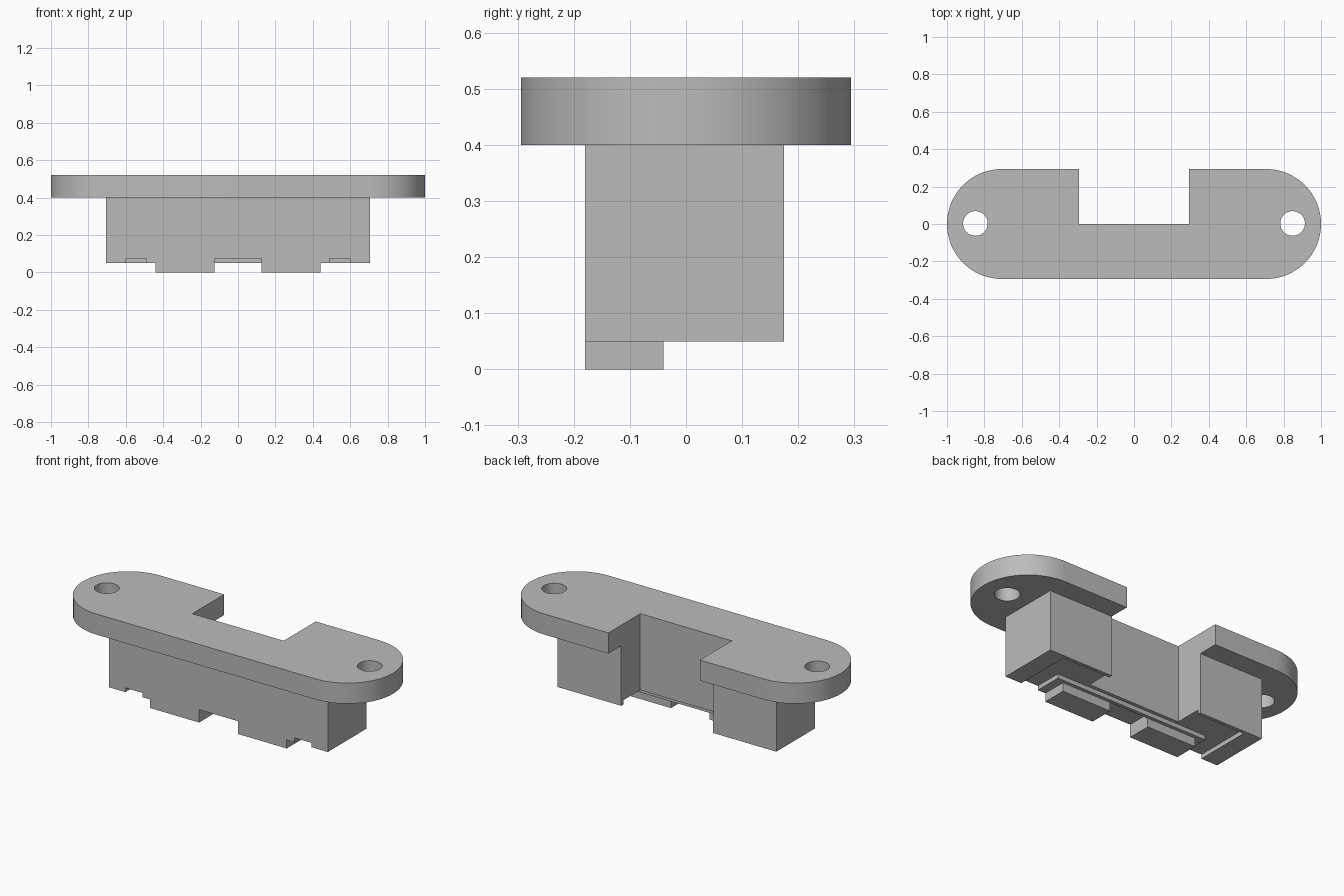
import bpy
import bmesh
import math

old = bpy.data.objects.get("Cube")
if old:
    bpy.data.objects.remove(old, do_unlink=True)

grey = bpy.data.materials.new("plain grey")
grey.use_nodes = True
colour = (0.5, 0.5, 0.5, 1)
grey.diffuse_color = colour
grey.node_tree.nodes["Principled BSDF"].inputs["Base Color"].default_value = colour


def prism(name, outline, z0, z1):
    """Extrude a counter-clockwise outline from z0 up to z1."""
    bm = bmesh.new()
    base = bm.faces.new([bm.verts.new((x, y, z0)) for x, y in outline])
    top = bmesh.ops.extrude_face_region(bm, geom=[base])["geom"]
    bmesh.ops.translate(bm, vec=(0, 0, z1 - z0),
                        verts=[v for v in top if isinstance(v, bmesh.types.BMVert)])
    bmesh.ops.recalc_face_normals(bm, faces=bm.faces)
    mesh = bpy.data.meshes.new(name)
    bm.to_mesh(mesh)
    bm.free()
    mesh.materials.append(grey)
    ob = bpy.data.objects.new(name, mesh)
    bpy.context.collection.objects.link(ob)
    return ob


def box(x0, x1, y0, y1):
    return [(x0, y0), (x1, y0), (x1, y1), (x0, y1)]


def arc(cx, cy, r, start, end, n):
    angles = [math.radians(start + (end - start) * i / n) for i in range(n + 1)]
    return [(cx + r * math.cos(a), cy + r * math.sin(a)) for a in angles]


def combine(target, tool, operation):
    """Apply a boolean and discard the tool object."""
    mod = target.modifiers.new("combine", "BOOLEAN")
    mod.operation, mod.solver, mod.object = operation, "EXACT", tool
    bpy.ops.object.select_all(action="DESELECT")
    bpy.context.view_layer.objects.active = target
    target.select_set(True)
    bpy.ops.object.modifier_apply(modifier=mod.name)
    bpy.data.objects.remove(tool, do_unlink=True)


def mirrored(half):
    """Add the mirror image of a right-half outline."""
    return half + [(-x, y) for x, y in reversed(half)]


NOTCH, FRONT, BACK = 0.295, -0.18, 0.175
FLOOR, GROOVE, SEAT, TOP = 0.05, 0.075, 0.4, 0.52
RADIUS = 0.294

# Rounded flange with a rear notch
half = arc(1 - RADIUS, 0, RADIUS, -90, 90, 32) + [(NOTCH, RADIUS), (NOTCH, 0)]
plate = prism("flange_plate", mirrored(half), SEAT, TOP)

# Screw holes
for side in (-1, 1):
    hole = prism("hole_cutter", arc(side * 0.848, 0.003, 0.066, 0, 348.75, 31),
                 SEAT - 0.1, TOP + 0.1)
    combine(plate, hole, "DIFFERENCE")

# Body below the flange, sharing the notch
half = [(0.705, FRONT), (0.705, BACK), (NOTCH, BACK), (NOTCH, 0)]
body = prism("body_block", mirrored(half), FLOOR, SEAT)

# Shallow groove around the raised underside pad
half = [(0.49, -0.3), (0.6, -0.3), (0.6, 0.155)]
outline = half + [(-x, y) for x, y in reversed(half)] + [(-0.49, -0.02), (0.49, -0.02)]
combine(body, prism("groove_cutter", outline, -0.1, GROOVE), "DIFFERENCE")

# Middle recess in the pad
combine(body, prism("recess_cutter", box(-0.125, 0.125, -0.3, -0.04), -0.1, GROOVE),
        "DIFFERENCE")

# Two front feet
for x0, x1 in ((-0.44, -0.125), (0.125, 0.44)):
    combine(body, prism("foot", box(x0, x1, FRONT, -0.04), 0, FLOOR), "UNION")

# Smooth the curved walls, keep the edges sharp
for ob in (plate, body):
    bpy.ops.object.select_all(action="DESELECT")
    bpy.context.view_layer.objects.active = ob
    ob.select_set(True)
    bpy.ops.object.shade_smooth_by_angle(angle=math.radians(30))
